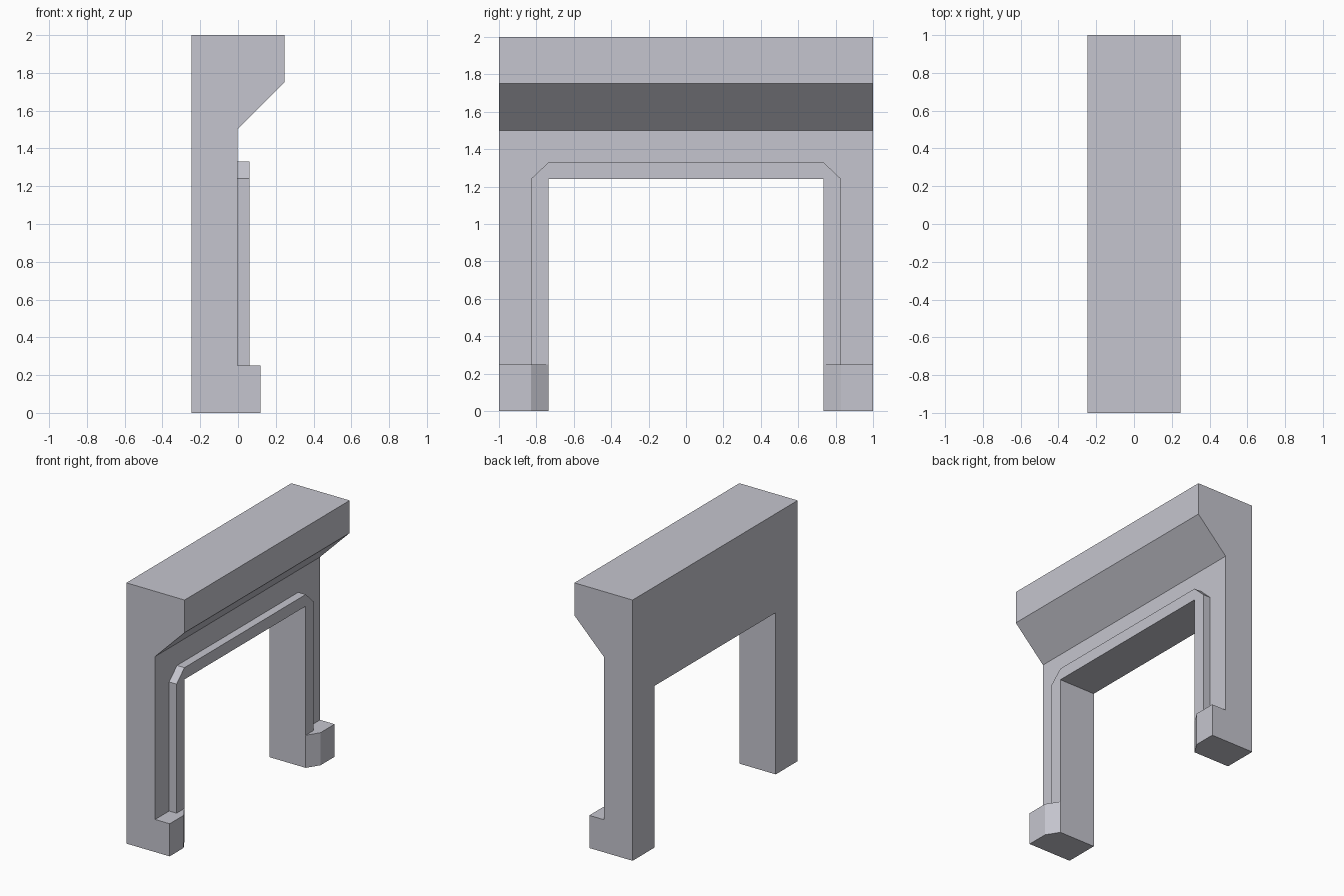
import bpy, bmesh
from mathutils import Vector

if "Cube" in bpy.data.objects:
    bpy.data.objects.remove(bpy.data.objects["Cube"])

stone = bpy.data.materials.new("pale grey stone")
stone.diffuse_color = (0.56, 0.56, 0.62, 1)
stone.use_nodes = True
stone.node_tree.nodes["Principled BSDF"].inputs["Base Color"].default_value = stone.diffuse_color


def prism(name, points, direction):
    """Extrude a flat closed outline along a direction."""
    bm = bmesh.new()
    face = bm.faces.new([bm.verts.new(p) for p in points])
    out = bmesh.ops.extrude_face_region(bm, geom=[face])
    moved = [v for v in out["geom"] if isinstance(v, bmesh.types.BMVert)]
    bmesh.ops.translate(bm, verts=moved, vec=Vector(direction))
    bmesh.ops.recalc_face_normals(bm, faces=bm.faces)
    mesh = bpy.data.meshes.new(name)
    bm.to_mesh(mesh)
    bm.free()
    mesh.materials.append(stone)
    obj = bpy.data.objects.new(name, mesh)
    bpy.context.collection.objects.link(obj)
    return obj


BACK, FACE, FRONT = -0.247, -0.003, 0.247   # depth planes
IN, OUT = 0.735, 0.83                       # opening and trim half widths
HEAD, TRIM_TOP, BASE = 1.24, 1.33, 0.25     # heights
TRIM = 0.06                                 # trim front plane

# Wall with overhanging mantel, one profile swept across the width
side = [(BACK, 0), (FACE, 0), (FACE, 1.5), (FRONT, 1.75), (FRONT, 2), (BACK, 2)]
surround = prism("surround", [(x, -1, z) for x, z in side], (0, 2, 0))

# Opening cut through the wall
opening = prism("opening_cutter",
                [(-0.5, y, z) for y, z in ((-IN, -0.2), (IN, -0.2), (IN, HEAD), (-IN, HEAD))],
                (1, 0, 0))
opening.hide_render = True
opening.hide_set(True)
cut = surround.modifiers.new("opening", 'BOOLEAN')
cut.operation, cut.solver, cut.object = 'DIFFERENCE', 'EXACT', opening

# Raised trim around the opening, with chamfered upper corners
half = [(IN, HEAD), (IN, BASE), (OUT, BASE), (OUT, HEAD), (IN, TRIM_TOP)]
outline = half + [(-y, z) for y, z in reversed(half)]
prism("opening_trim", [(FACE, y, z) for y, z in outline], (TRIM - FACE, 0, 0))

# Plinth blocks with a chamfered inner corner
for name, s in (("left_plinth", -1), ("right_plinth", 1)):
    plan = [(FACE, s), (0.12, s), (0.12, s * OUT), (TRIM, s * IN), (FACE, s * IN)]
    prism(name, [(x, y, 0) for x, y in plan], (0, 0, BASE))
